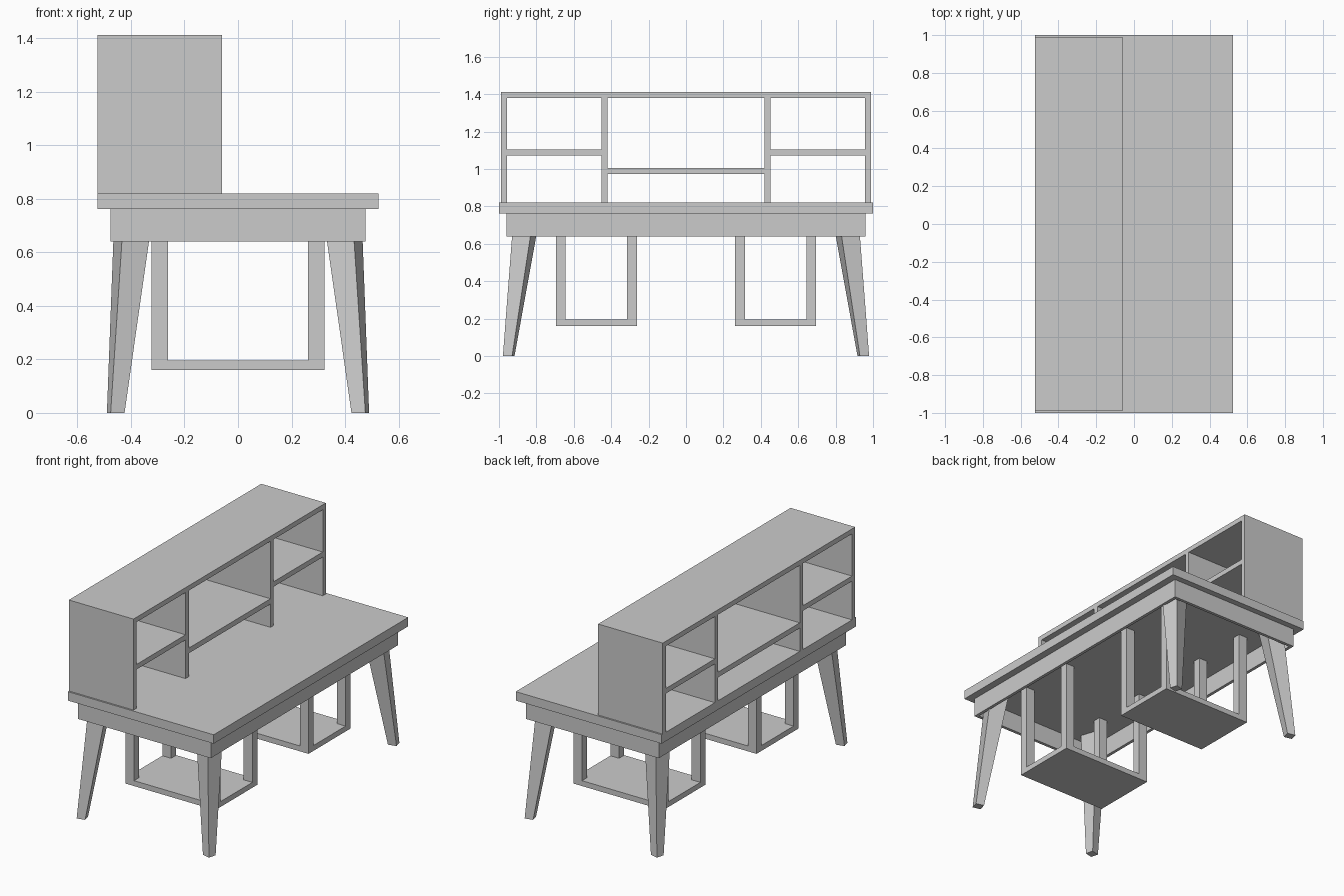
import bpy

if "Cube" in bpy.data.objects:
    bpy.data.objects.remove(bpy.data.objects["Cube"])


def mesh_object(name, verts, faces):
    mesh = bpy.data.meshes.new(name)
    mesh.from_pydata(verts, [], faces)
    mesh.update()
    ob = bpy.data.objects.new(name, mesh)
    bpy.context.collection.objects.link(ob)
    return ob


def prism(name, bottom, top):
    """Four-sided solid between two counter-clockwise outlines."""
    faces = [(3, 2, 1, 0), (4, 5, 6, 7)]
    faces += [(i, (i + 1) % 4, (i + 1) % 4 + 4, i + 4) for i in range(4)]
    return mesh_object(name, bottom + top, faces)


def box(name, x0, x1, y0, y1, z0, z1):
    ring = [(x0, y0), (x1, y0), (x1, y1), (x0, y1)]
    return prism(name, [(x, y, z0) for x, y in ring], [(x, y, z1) for x, y in ring])


TOP_LOW, TOP_HIGH = 0.762, 0.82
APRON_LOW = 0.64

# Desktop
box("desktop", -0.525, 0.525, -1, 1, TOP_LOW, TOP_HIGH)

# Apron: open frame under the desktop
AX, AY, T = 0.477, 0.961, 0.02
for s, side in ((-1, "back"), (1, "front")):
    x = sorted((s * AX, s * (AX - T)))
    box(f"apron_{side}", *x, -AY, AY, APRON_LOW, TOP_LOW)
    y = sorted((s * AY, s * (AY - T)))
    box(f"apron_end_{side}", -AX + T, AX - T, *y, APRON_LOW, TOP_LOW)

# Splayed tapered legs with a slightly turned square section
foot = [(0.424, -0.966), (0.476, -0.979), (0.490, -0.930), (0.437, -0.917)]
knee = [(0.333, -0.898), (0.434, -0.930), (0.466, -0.832), (0.365, -0.801)]
k = TOP_LOW / APRON_LOW
head = [(a + (c - a) * k, b + (d - b) * k) for (a, b), (c, d) in zip(foot, knee)]
for sx in (-1, 1):
    for sy in (-1, 1):
        low = [(sx * x, -sy * y, 0) for x, y in foot]
        high = [(sx * x, -sy * y, TOP_LOW) for x, y in head]
        if sx * sy > 0:
            low.reverse()
            high.reverse()
        prism("leg", low, high)

# Hanging trays, each on four posts
TX, Y_IN, Y_OUT, PX, PY = 0.324, 0.262, 0.696, 0.063, 0.053
for s in (-1, 1):
    y0, y1 = sorted((s * Y_IN, s * Y_OUT))
    box("tray", -TX, TX, y0, y1, 0.16, 0.195)
    for x in (-TX, TX - PX):
        for y in (y0, y1 - PY):
            box("tray_post", x, x + PX, y, y + PY, 0.195, TOP_LOW)

# Open-backed shelf unit on the desktop
HX = (-0.525, -0.06)
box("shelf_top", *HX, -0.989, 0.989, 1.38, 1.412)
box("middle_shelf", *HX, -0.42, 0.42, 0.972, 1.006)
for s in (-1, 1):
    box("shelf_side", *HX, *sorted((s * 0.957, s * 0.989)), TOP_HIGH, 1.38)
    box("shelf_divider", *HX, *sorted((s * 0.42, s * 0.453)), TOP_HIGH, 1.38)
    box("side_shelf", *HX, *sorted((s * 0.453, s * 0.957)), 1.072, 1.105)
